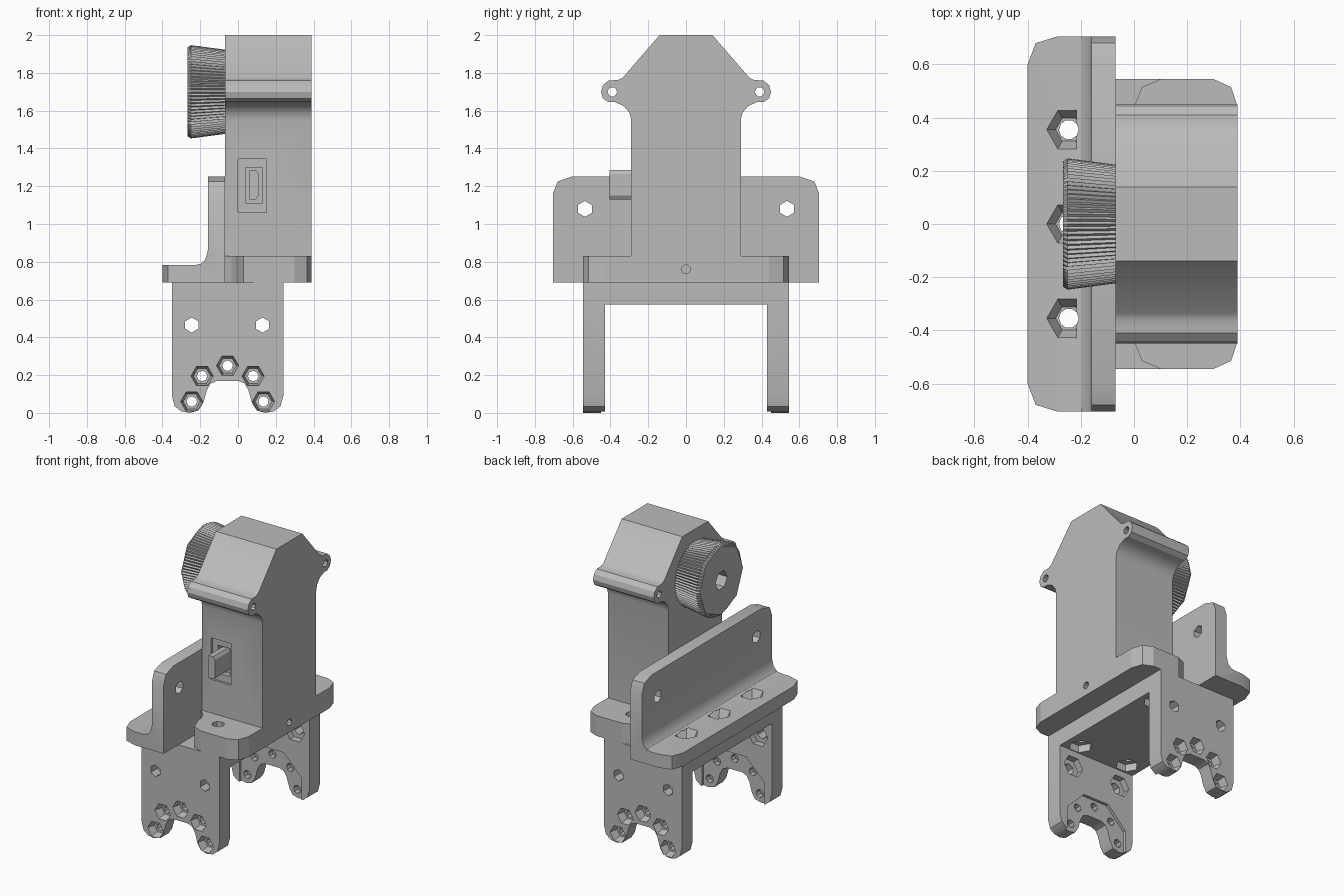
import bpy, bmesh, math
from mathutils import Vector

cube = bpy.data.objects.get("Cube")
if cube:
    bpy.data.objects.remove(cube, do_unlink=True)

grey = bpy.data.materials.new("plain grey")
grey.use_nodes = True
GREY = (0.5, 0.5, 0.5, 1)
grey.diffuse_color = GREY
grey.node_tree.nodes["Principled BSDF"].inputs["Base Color"].default_value = GREY


def place(axis, u, v, t):
    return {"x": (t, u, v), "y": (u, t, v), "z": (u, v, t)}[axis]


def loft(name, axis, rings):
    """Solid through a list of (offset, outline) rings along an axis."""
    bm = bmesh.new()
    loops = [[bm.verts.new(place(axis, u, v, t)) for u, v in pts] for t, pts in rings]
    n = len(loops[0])
    for low, high in zip(loops, loops[1:]):
        for i in range(n):
            j = (i + 1) % n
            bm.faces.new((low[i], low[j], high[j], high[i]))
    bm.faces.new(loops[0])
    bm.faces.new(loops[-1])
    bmesh.ops.recalc_face_normals(bm, faces=bm.faces)
    mesh = bpy.data.meshes.new(name)
    bm.to_mesh(mesh)
    bm.free()
    mesh.materials.append(grey)
    obj = bpy.data.objects.new(name, mesh)
    bpy.context.collection.objects.link(obj)
    return obj


def prism(name, axis, pts, a, b):
    return loft(name, axis, [(a, pts), (b, pts)])


def box(name, x0, x1, y0, y1, z0, z1):
    return prism(name, "z", [(x0, y0), (x1, y0), (x1, y1), (x0, y1)], z0, z1)


def ring(cu, cv, r, n, turn=0.0):
    return [(cu + r * math.cos(turn + math.tau * i / n),
             cv + r * math.sin(turn + math.tau * i / n)) for i in range(n)]


def hole(axis, cu, cv, a, b, r1, r2=None, n=6, turn=0.0):
    r2 = r1 if r2 is None else r2
    return loft("cutter", axis, [(a, ring(cu, cv, r1, n, turn)), (b, ring(cu, cv, r2, n, turn))])


def combine(obj, other, operation="DIFFERENCE"):
    mod = obj.modifiers.new("combine", "BOOLEAN")
    mod.operation, mod.object, mod.solver = operation, other, "EXACT"
    bpy.context.view_layer.objects.active = obj
    bpy.ops.object.modifier_apply(modifier=mod.name)
    bpy.data.objects.remove(other, do_unlink=True)


def mirrored(half, centre=0.0):
    """Close a half outline by reflecting it in its first coordinate."""
    return half + [(2 * centre - u, v) for u, v in reversed(half)]


# Housing with shoulder ears and sloped roof
side = [(.29, .69), (.29, 1.55), (.30, 1.59), (.33, 1.625), (.375, 1.645), (.41, 1.645),
        (.44, 1.665), (.45, 1.70), (.44, 1.735), (.41, 1.76), (.36, 1.762), (.335, 1.775), (.14, 2)]
housing = prism("housing", "x", mirrored(side), -.07, .39)
for s in (-1, 1):
    combine(housing, hole("x", s * .39, 1.70, -.1, .42, .025, n=10))
combine(housing, hole("x", 0, .76, .25, .42, .024, n=10))

# Switch pocket and lever on the front wall
combine(housing, box("cutter", 0, .15, -.32, -.275, 1.06, 1.345))
combine(housing, box("cutter", .04, .13, -.32, -.24, 1.11, 1.30))
prism("switch_lever", "y", [(.06, 1.13), (.095, 1.13), (.108, 1.15), (.108, 1.265),
                            (.095, 1.285), (.06, 1.285)], -.405, -.23)

# Mounting flanges at the foot of the housing
for s, label in ((-1, "front"), (1, "back")):
    outline = [(-.07, .28), (-.07, .30), (-.035, .33), (-.01, .38), (0, .44), (.03, .515),
               (.10, .545), (.30, .545), (.365, .515), (.39, .44), (.39, .28)]
    flange = prism(label + "_flange", "z", [(x, s * y) for x, y in outline], .69, .83)
    combine(flange, hole("z", .13, s * .40, .6, .9, .04, n=8))

# Angle bracket on the right side
section = [(-.40, .69), (-.07, .69), (-.07, 1.252), (-.16, 1.252), (-.16, .86),
           (-.172, .815), (-.195, .79), (-.23, .782), (-.40, .782)]
angle = prism("angle_bracket", "y", section, -.705, .705)
top_trim = [(.58, 1.256), (.60, 1.252), (.68, 1.225), (.705, 1.16), (.71, 1.14), (.8, 1.3)]
toe_trim = [(-.27, .71), (-.29, .705), (-.37, .68), (-.40, .60), (-.405, .58), (-.5, .8)]
for s in (-1, 1):
    combine(angle, prism("cutter", "x", [(s * y, z) for y, z in top_trim], -.3, 0))
    combine(angle, prism("cutter", "z", [(x, s * y) for x, y in toe_trim], .6, .9))
    combine(angle, hole("x", s * .535, 1.08, -.3, 0, .042, turn=math.pi / 6))
for y in (-.355, 0, .355):
    combine(angle, hole("z", -.245, y, .6, .95, .037, n=10))
    combine(angle, hole("z", -.245, y, .72, .785, .05, .085))

# Forked bracket below, bridge plus two legs
fork = box("forked_bracket", -.35, .24, -.545, .545, 0, .69)
combine(fork, box("cutter", -.5, .4, -.43, .43, -.1, .575))
MID = -.055
foot = [(-.50, -.1), (-.50, .10), (-.35, .09), (-.335, .035), (-.30, .008), (-.255, 0),
        (-.21, .012), (-.185, .05), (-.165, .12), (-.145, .155), (-.11, .17)]
combine(fork, prism("cutter", "y", mirrored(foot, MID), -.7, .7))
arc = [(-.245, .06), (-.19, .195), (MID, .25), (.08, .195), (.135, .06)]
for s in (-1, 1):
    combine(fork, hole("y", MID, .06, s * .41, s * .45, .255, n=8, turn=math.pi / 8))
    for x, z in arc:
        combine(fork, hole("y", x, z, s * .40, s * .60, .028, n=8))
        combine(fork, hole("y", x, z, s * .49, s * .548, .045, .06))
    for x in (-.245, .13):
        combine(fork, hole("y", x, .465, s * .40, s * .60, .04, turn=math.pi / 6))
        combine(fork, hole("y", x, .465, s * .40, s * .475, .075))
for x, y in ((-.245, -.355), (-.245, 0), (-.245, .355), (.13, -.36), (.13, .36)):
    combine(fork, hole("z", x, y, .5, .75, .037, n=10))
    combine(fork, hole("z", x, y, .5, .625, .075))

# Knurled adjusting knob with a flat-sided face
RIDGES = 80


def knurl(r, depth):
    return [(r_i * math.cos(a), 1.70 + r_i * math.sin(a)) for r_i, a in
            ((r - depth * (i % 2), math.pi * i / RIDGES) for i in range(2 * RIDGES))]


def octagon(r):
    step = math.pi / 4
    pts = []
    for i in range(2 * RIDGES):
        a = math.pi * i / RIDGES
        d = r * math.cos(step / 2) / math.cos((a % step) - step / 2)
        pts.append((d * math.cos(a), 1.70 + d * math.sin(a)))
    return pts


knob = loft("knob", "x", [(-.06, knurl(.222, .01)), (-.25, knurl(.247, .01)), (-.268, octagon(.235))])
combine(knob, hole("x", 0, 1.70, -.3, -.16, .065))

# Shading
bpy.ops.object.select_all(action="DESELECT")
for obj in (housing, angle, fork):
    obj.select_set(True)
bpy.ops.object.shade_smooth_by_angle(angle=math.radians(28))
